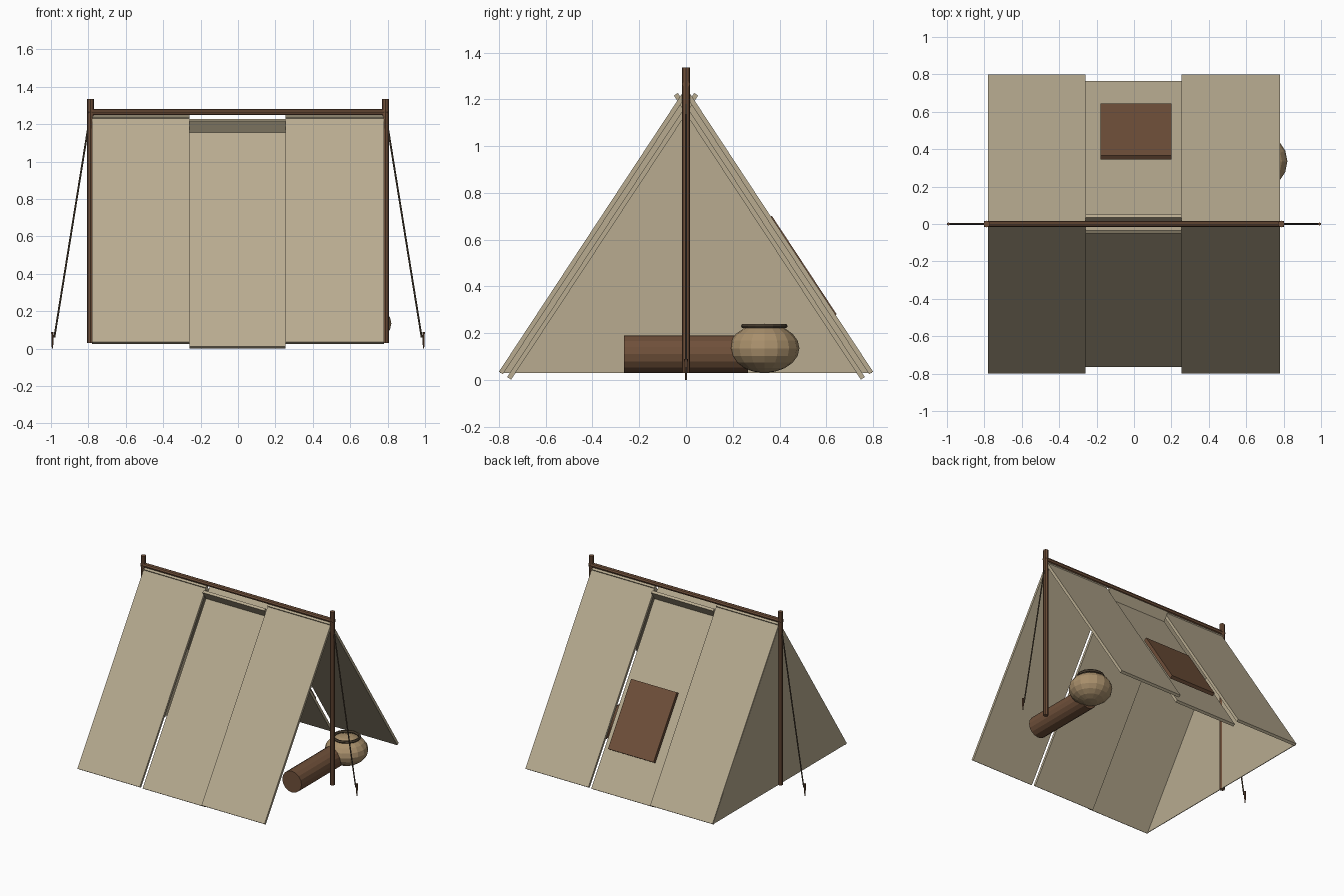
import bpy, bmesh, math
from mathutils import Vector, Matrix

if "Cube" in bpy.data.objects:
    bpy.data.objects.remove(bpy.data.objects["Cube"])


def material(name, rgb):
    m = bpy.data.materials.new(name)
    m.diffuse_color = (*rgb, 1)
    m.use_nodes = True
    m.node_tree.nodes["Principled BSDF"].inputs["Base Color"].default_value = m.diffuse_color
    return m


CANVAS = material("canvas", (0.48, 0.41, 0.28))
WOOD = material("wood", (0.16, 0.08, 0.042))
CORD = material("cord", (0.09, 0.065, 0.04))
CLAY = material("clay", (0.40, 0.28, 0.15))


def finish(name, bm, mat):
    bmesh.ops.recalc_face_normals(bm, faces=bm.faces)
    me = bpy.data.meshes.new(name)
    bm.to_mesh(me)
    bm.free()
    me.materials.append(mat)
    ob = bpy.data.objects.new(name, me)
    bpy.context.collection.objects.link(ob)
    return ob


def rod(name, a, b, r1, r2, mat, sides=8):
    """Cylinder or cone from point a to point b."""
    a, b = Vector(a), Vector(b)
    d = b - a
    bm = bmesh.new()
    m = Matrix.Translation((a + b) / 2) @ d.to_track_quat('Z', 'Y').to_matrix().to_4x4()
    bmesh.ops.create_cone(bm, cap_ends=True, segments=sides, radius1=r1, radius2=r2,
                          depth=d.length, matrix=m)
    return finish(name, bm, mat)


def prism(name, profile, x0, x1, mat):
    """Extrude a (y, z) profile along x."""
    bm = bmesh.new()
    f = bm.faces.new([bm.verts.new((x0, y, z)) for y, z in profile])
    ext = bmesh.ops.extrude_face_region(bm, geom=[f])
    verts = [v for v in ext["geom"] if isinstance(v, bmesh.types.BMVert)]
    bmesh.ops.translate(bm, verts=verts, vec=(x1 - x0, 0, 0))
    return finish(name, bm, mat)


# Roof slope: foot, direction up the slope, outward normal (in y, z)
FOOT = Vector((0.80, 0.035))
UP = (Vector((0.0, 1.25)) - FOOT)
LENGTH = UP.length
UP.normalize()
OUT = Vector((UP.y, -UP.x))


def slab(name, side, x0, x1, s0, s1, top, bottom, mat):
    """Board lying on a roof slope, between two offsets along the normal."""
    pts = [FOOT + UP * s + OUT * o for s, o in
           ((s0, bottom), (s1, bottom), (s1, top), (s0, top))]
    return prism(name, [(p.x * side, p.y) for p in pts], x0, x1, mat)


# Canvas roof: outer panels, with a lower middle panel crossing at the ridge
for side, label in ((-1, "front"), (1, "back")):
    slab(label + "_left_panel", side, -0.78, -0.26, 0, LENGTH, 0, -0.02, CANVAS)
    slab(label + "_middle_panel", side, -0.26, 0.255, 0, LENGTH, -0.042, -0.062, CANVAS)
    slab(label + "_right_panel", side, 0.255, 0.78, 0, LENGTH, 0, -0.02, CANVAS)

# Sewn patch on the back slope
slab("patch", 1, -0.18, 0.20, 0.29, 0.795, 0.005, -0.02, WOOD)

# Closed end wall
prism("end_wall", [(-0.795, 0.03), (0.795, 0.03), (0, 1.24)], -0.781, -0.776, CANVAS)

# Ridge pole, uprights, guy ropes and pegs
rod("ridge_pole", (-0.803, 0, 1.265), (0.803, 0, 1.265), 0.017, 0.017, WOOD)
for s, label in ((-1, "left"), (1, "right")):
    rod(label + "_upright", (s * 0.788, 0, 0.03), (s * 0.788, 0, 1.335), 0.018, 0.018, WOOD)
    rod(label + "_guy_rope", (s * 0.795, 0, 1.22), (s * 0.982, 0, 0.06), 0.005, 0.005, CORD, 6)
    rod(label + "_peg", (s * 0.992, 0, 0), (s * 0.992, 0, 0.09), 0.004, 0.008, WOOD, 6)

# Bedroll lying across the open end
rod("bedroll", (0.635, -0.265, 0.11), (0.635, 0.265, 0.11), 0.08, 0.08, WOOD, 16)

# Clay pot with a dark rim
bm = bmesh.new()
bmesh.ops.create_uvsphere(bm, u_segments=16, v_segments=10, radius=1,
                          matrix=Matrix.Translation((0.67, 0.335, 0.135)) @
                          Matrix.Diagonal((0.15, 0.15, 0.105, 1)))
finish("pot", bm, CLAY)
bpy.ops.mesh.primitive_torus_add(location=(0.67, 0.335, 0.23), major_radius=0.09,
                                 minor_radius=0.01, major_segments=16, minor_segments=6)
rim = bpy.context.object
rim.name = "pot_rim"
rim.data.materials.append(CORD)
